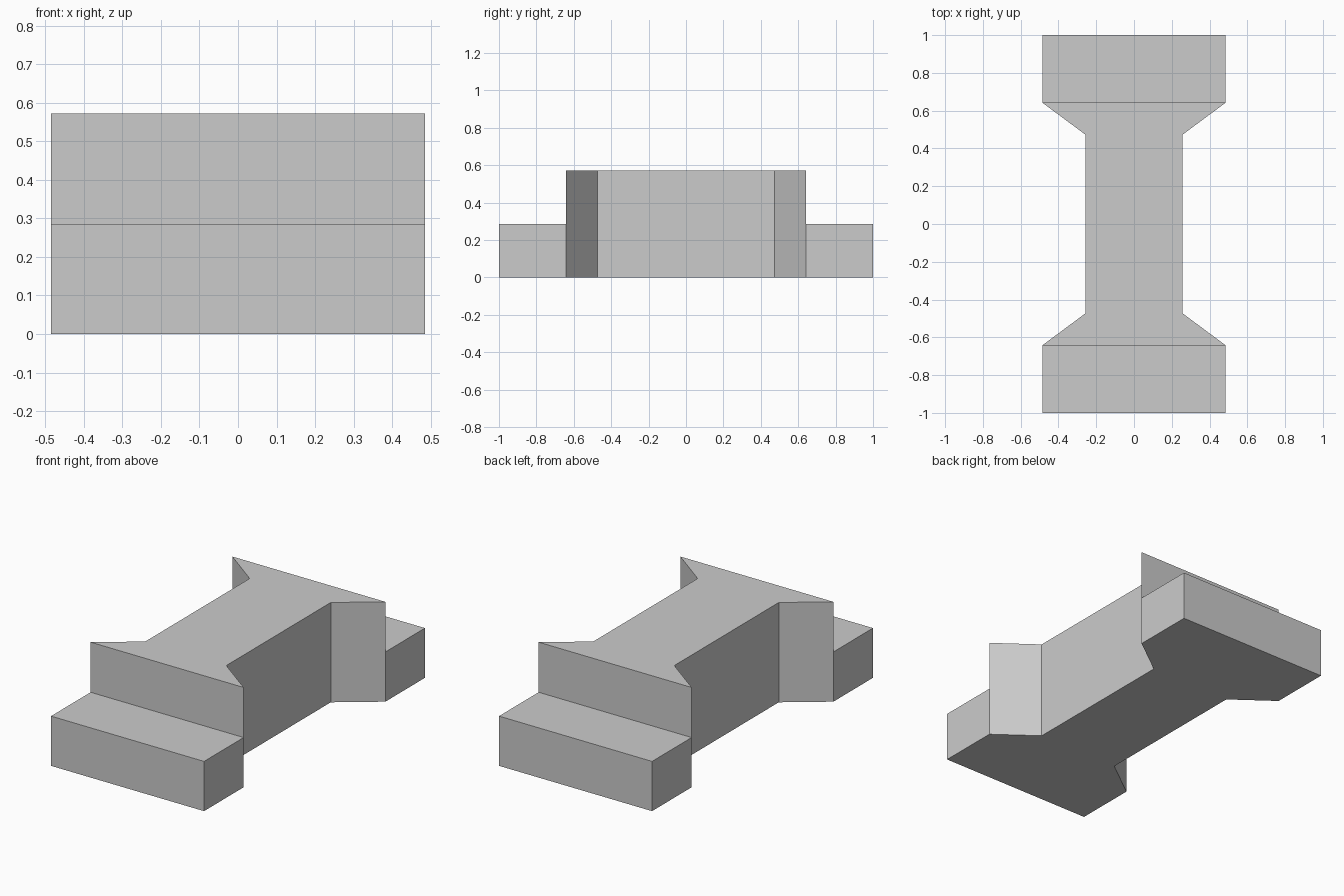
import bpy, bmesh, math

cube = bpy.data.objects.get("Cube")
if cube:
    bpy.data.objects.remove(cube, do_unlink=True)

# Single flat grey
GREY = (0.6, 0.6, 0.6, 1.0)
mat = bpy.data.materials.new("plain grey")
mat.use_nodes = True
mat.diffuse_color = GREY
mat.node_tree.nodes["Principled BSDF"].inputs["Base Color"].default_value = GREY

WIDE, NARROW = 0.485, 0.257
END, SHOULDER, WAIST = 1.0, 0.642, 0.473
STEP_HEIGHT, DECK_HEIGHT = 0.285, 0.572


def raise_face(bm, face, height):
    """Extrude a face straight up and return its new top."""
    top = bmesh.ops.extrude_face_region(bm, geom=[face])["geom"]
    verts = [v for v in top if isinstance(v, bmesh.types.BMVert)]
    bmesh.ops.translate(bm, verts=verts, vec=(0, 0, height))
    return next(f for f in top if isinstance(f, bmesh.types.BMFace))


# Plan outline: one quarter mirrored around the centre
quarter = [(WIDE, END), (WIDE, SHOULDER), (NARROW, WAIST)]
right_half = quarter + [(x, -y) for x, y in reversed(quarter)]
outline = right_half + [(-x, -y) for x, y in right_half]

# Lower tier over the whole plan
bm = bmesh.new()
base = bm.faces.new([bm.verts.new((x, y, 0)) for x, y in outline])
top = raise_face(bm, base, STEP_HEIGHT)

# Separate the end steps from the raised deck
for side in (1, -1):
    a, b = [v for v in top.verts if abs(v.co.y - side * SHOULDER) < 0.001]
    split_off = bmesh.utils.face_split(top, a, b)[0]
    top = min((top, split_off), key=lambda f: abs(f.calc_center_median().y))

# Raised deck between the two steps
raise_face(bm, top, DECK_HEIGHT - STEP_HEIGHT)

# Join the flat walls of both tiers
bmesh.ops.recalc_face_normals(bm, faces=bm.faces)
bmesh.ops.dissolve_limit(bm, angle_limit=math.radians(1),
                         verts=bm.verts, edges=bm.edges)

mesh = bpy.data.meshes.new("stepped_bridge")
bm.to_mesh(mesh)
bm.free()
mesh.materials.append(mat)
bridge = bpy.data.objects.new("stepped_bridge", mesh)
bpy.context.collection.objects.link(bridge)
